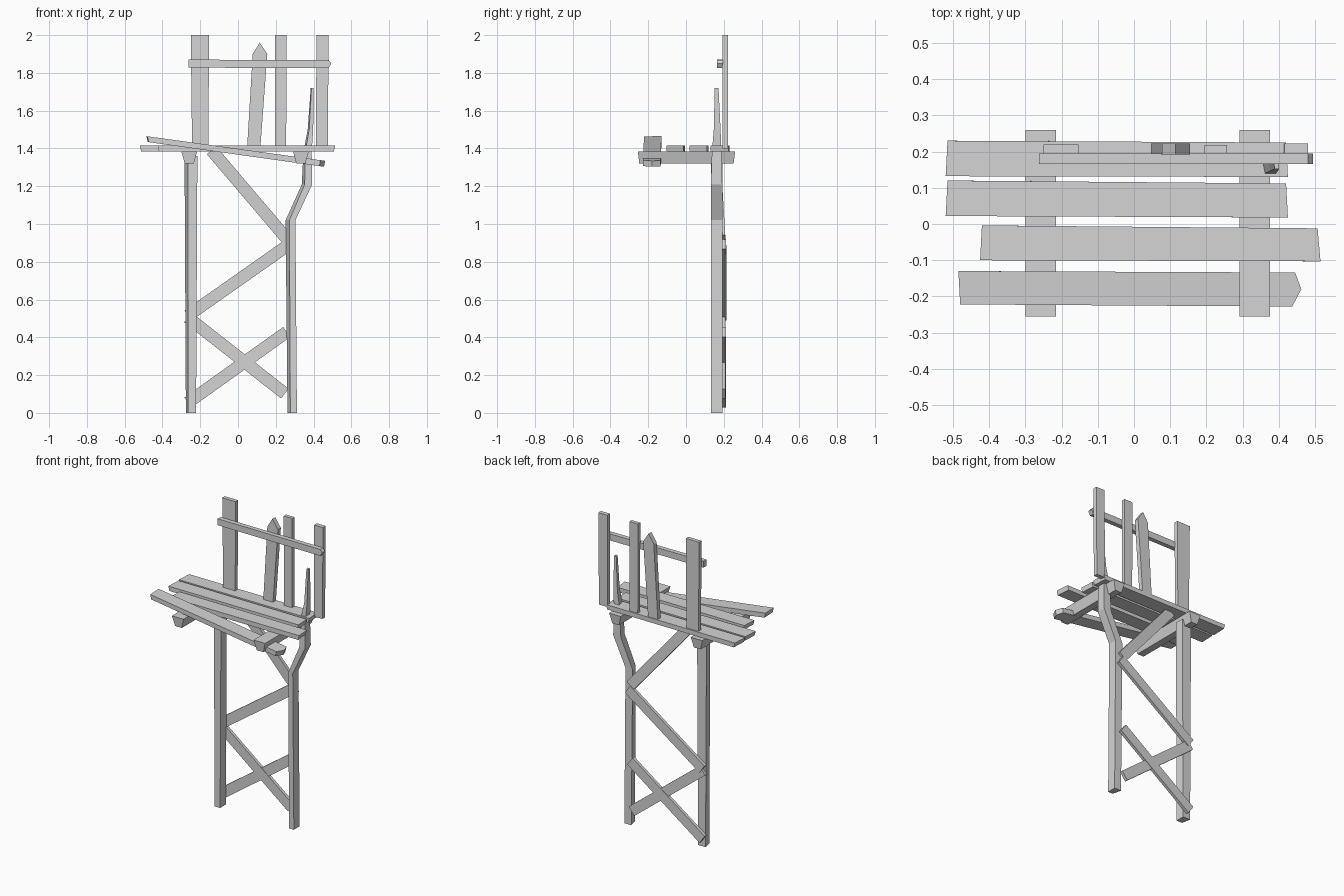
import bpy
import bmesh
from mathutils import Vector

cube = bpy.data.objects.get("Cube")
if cube:
    bpy.data.objects.remove(cube, do_unlink=True)

wood = bpy.data.materials.new("weathered_grey")
wood.use_nodes = True
GREY = (0.66, 0.66, 0.66, 1)
wood.diffuse_color = GREY
wood.node_tree.nodes["Principled BSDF"].inputs["Base Color"].default_value = GREY


def loft(name, sections):
    """Skin matching rings of points and cap both ends."""
    bm = bmesh.new()
    rings = [[bm.verts.new(p) for p in s] for s in sections]
    for a, b in zip(rings, rings[1:]):
        for i in range(len(a)):
            j = (i + 1) % len(a)
            bm.faces.new((a[i], a[j], b[j], b[i]))
    bm.faces.new(rings[0])
    bm.faces.new(rings[-1])
    bmesh.ops.recalc_face_normals(bm, faces=bm.faces)
    mesh = bpy.data.meshes.new(name)
    bm.to_mesh(mesh)
    bm.free()
    mesh.materials.append(wood)
    obj = bpy.data.objects.new(name, mesh)
    bpy.context.collection.objects.link(obj)


def upright(name, outline, y0, y1):
    """Board with an x-z outline, running from y0 to y1."""
    loft(name, [[(x, y, z) for x, z in outline] for y in (y0, y1)])


def plank(name, outline, z, slope=0, thick=0.03):
    """Board with an x-y outline, z being its top at x = 0."""
    loft(name, [[(x * s, y, z + slope * x - d) for x, y in outline]
                for d, s in ((0, 1), (thick, 0.985))])


def brace(name, start, end, y_start=0.2, y_end=0.2, width=0.065, thick=0.02):
    """Flat diagonal board between two x-z points."""
    a = Vector((start[0], y_start, start[1]))
    b = Vector((end[0], y_end, end[1]))
    depth = Vector((0, thick / 2, 0))
    side = (b - a).cross(depth).normalized() * width / 2
    loft(name, [[p + side + depth, p - side + depth,
                 p - side - depth, p + side - depth] for p in (a, b)])


def post(name, stations):
    """Post from (z, left x, right x, front y, back y, front chamfer)."""
    loft(name, [[(l + c, f, z), (r, f, z), (r, b, z), (l, b, z)]
                for z, l, r, f, b, c in stations])


# Supporting posts
post("right_post", [(0, -0.276, -0.222, 0.132, 0.192, 0.012),
                    (1.36, -0.283, -0.215, 0.132, 0.192, 0.018)])
post("left_bent_post", [(0, 0.262, 0.312, 0.132, 0.192, 0.015),
                        (1.02, 0.252, 0.304, 0.132, 0.192, 0.02),
                        (1.21, 0.338, 0.393, 0.132, 0.192, 0.015),
                        (1.38, 0.346, 0.39, 0.137, 0.188, 0.01),
                        (1.5, 0.369, 0.398, 0.147, 0.183, 0.008),
                        (1.72, 0.385, 0.401, 0.152, 0.172, 0.004)])

# Diagonal braces behind the posts
brace("top_brace", (-0.14, 1.39), (0.26, 0.92), 0.17, 0.198)
brace("middle_brace", (0.275, 0.895), (-0.265, 0.515), 0.203, 0.204)
brace("falling_brace", (-0.265, 0.505), (0.248, 0.102), 0.199, 0.2)
brace("rising_brace", (-0.265, 0.055), (0.258, 0.428), 0.203, 0.202)

# Beams carrying the platform
for name, x in (("right_beam", -0.258), ("left_beam", 0.333)):
    loft(name, [[(x - 0.042, y, 1.385), (x + 0.042, y, 1.385),
                 (x + 0.024, y * 0.97, 1.32), (x - 0.024, y * 0.97, 1.32)]
                for y in (-0.255, 0.26)])

# Platform planks, the front one having slipped
plank("back_plank", [(-0.515, 0.23), (0.42, 0.225), (0.425, 0.13), (-0.52, 0.132)], 1.415)
plank("middle_plank", [(-0.515, 0.12), (0.42, 0.112), (0.425, 0.018), (-0.52, 0.022)], 1.415)
plank("inner_plank", [(-0.42, -0.004), (0.507, -0.012), (0.515, -0.103), (-0.425, -0.1)], 1.415)
plank("slipped_plank", [(-0.485, -0.13), (0.445, -0.134), (0.462, -0.18),
                        (0.437, -0.228), (-0.48, -0.222)], 1.398, -0.138, 0.031)

# Backrest slats
upright("wide_slat", [(-0.243, 1.4), (-0.157, 1.4), (-0.153, 2), (-0.25, 2)], 0.194, 0.22)
upright("pointed_slat", [(0.048, 1.4), (0.118, 1.4), (0.155, 1.9),
                         (0.115, 1.96), (0.078, 1.9)], 0.192, 0.222)
upright("narrow_slat", [(0.197, 1.4), (0.255, 1.4), (0.257, 2), (0.195, 2)], 0.194, 0.218)
upright("end_slat", [(0.413, 1.4), (0.475, 1.4), (0.48, 2), (0.415, 2)], 0.194, 0.222)

# Rail across the front of the slats
upright("back_rail", [(-0.263, 1.828), (0.48, 1.825), (0.494, 1.85),
                      (0.48, 1.868), (-0.263, 1.87)], 0.165, 0.195)
